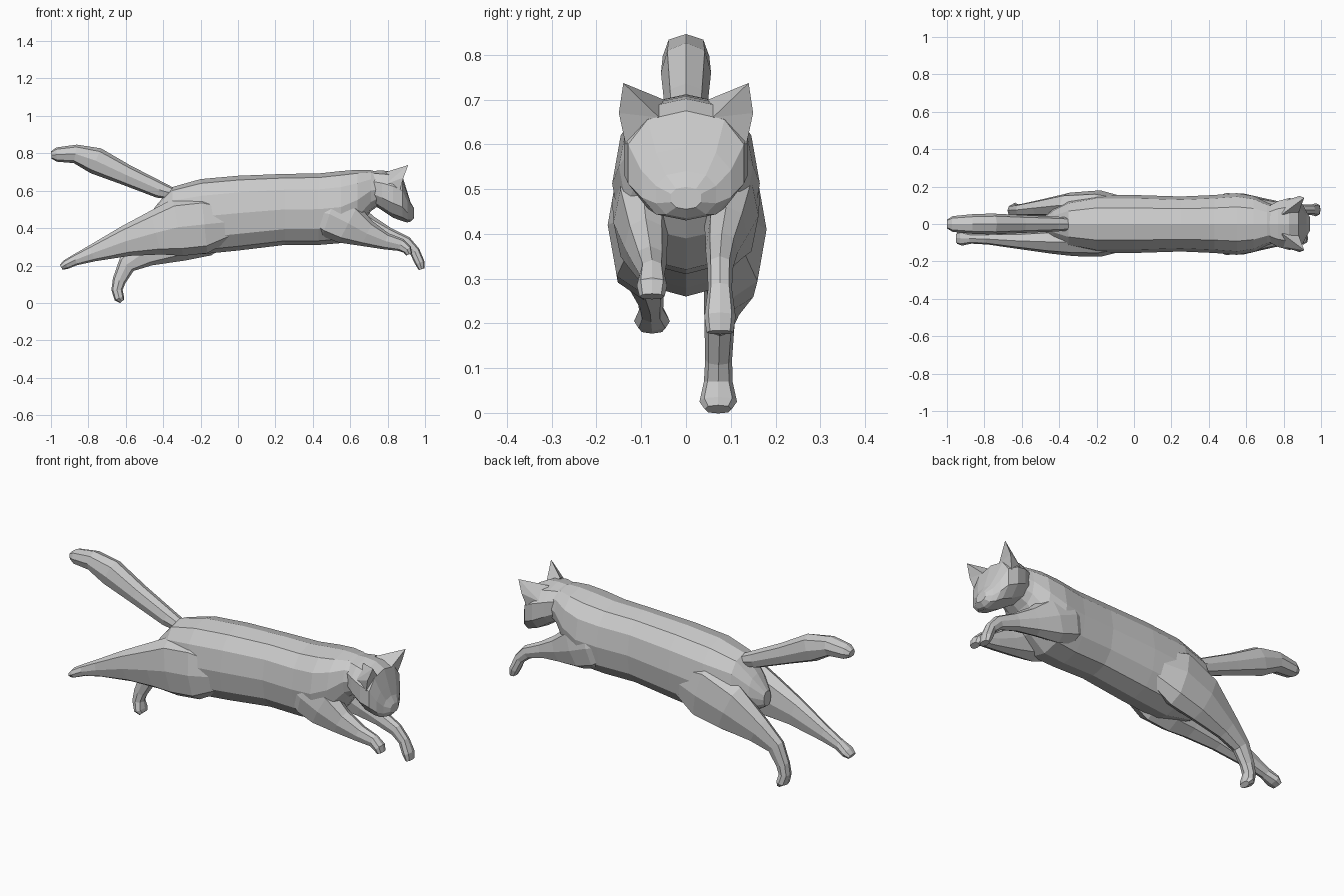
import bpy, bmesh, math
from mathutils import Vector


def make_object(name, bm):
    bmesh.ops.recalc_face_normals(bm, faces=bm.faces)
    mesh = bpy.data.meshes.new(name)
    bm.to_mesh(mesh)
    bm.free()
    obj = bpy.data.objects.new(name, mesh)
    bpy.context.collection.objects.link(obj)
    return obj


def loft(name, sections, sides=8, upright=False, power=0.85, turn=0.0):
    """Skin flat-faced rings; section = x, y, z, half height, half width."""
    bm = bmesh.new()
    rings = []
    pts = [Vector(s[:3]) for s in sections]
    for i, (x, y, z, h, w) in enumerate(sections):
        t = pts[min(i + 1, len(pts) - 1)] - pts[max(i - 1, 0)]
        t.y = 0
        t.normalize()
        up = Vector((0, 0, 1)) if upright else Vector((-t.z, 0, t.x))
        ring = []
        for k in range(sides):
            a = 2 * math.pi * (k + turn) / sides
            c, s = math.cos(a), math.sin(a)
            c = math.copysign(abs(c) ** power, c)
            s = math.copysign(abs(s) ** power, s)
            ring.append(bm.verts.new(pts[i] + up * h * s + Vector((0, w * c, 0))))
        rings.append(ring)
    for a, b in zip(rings, rings[1:]):
        for k in range(sides):
            j = (k + 1) % sides
            bm.faces.new((a[k], a[j], b[j], b[k]))
    bm.faces.new(rings[0])
    bm.faces.new(rings[-1])
    return make_object(name, bm)


def spans(rows):
    """Convert x, top, bottom, half width into loft sections."""
    return [(x, 0, (t + b) / 2, (t - b) / 2, w) for x, t, b, w in rows]


# Torso running from rump to neck
loft("torso", spans([
    (-0.49, 0.45, 0.37, 0.03), (-0.43, 0.53, 0.33, 0.08),
    (-0.35, 0.62, 0.29, 0.125), (-0.20, 0.662, 0.26, 0.155),
    (0.0, 0.68, 0.28, 0.155), (0.25, 0.69, 0.31, 0.147),
    (0.43, 0.692, 0.31, 0.155), (0.55, 0.705, 0.32, 0.165),
    (0.64, 0.712, 0.39, 0.15), (0.71, 0.71, 0.49, 0.115),
    (0.78, 0.69, 0.54, 0.09)]),
    sides=12, upright=True)

# Head with sloping brow, cheeks and muzzle
loft("head", spans([
    (0.70, 0.705, 0.54, 0.09), (0.77, 0.708, 0.495, 0.128),
    (0.83, 0.702, 0.455, 0.145), (0.88, 0.675, 0.437, 0.135),
    (0.905, 0.595, 0.43, 0.105), (0.922, 0.54, 0.435, 0.07),
    (0.942, 0.505, 0.455, 0.035)]),
    sides=10, upright=True, turn=0.5)

# Pointed ears
for side, label in ((-1, "right"), (1, "left")):
    bm = bmesh.new()
    base = [bm.verts.new((x, side * y, z)) for x, y, z in (
        (0.88, 0.06, 0.66), (0.865, 0.135, 0.60),
        (0.79, 0.12, 0.635), (0.79, 0.05, 0.70))]
    rim = bm.verts.new((0.885, side * 0.15, 0.67))
    tip = bm.verts.new((0.91, side * 0.14, 0.737))
    bm.faces.new(base)
    for a, b in ((base[0], rim), (rim, base[2]), (base[2], base[3]), (base[3], base[0])):
        bm.faces.new((a, b, tip))
    bm.faces.new((base[0], base[1], rim))
    bm.faces.new((base[1], base[2], rim))
    make_object(label + "_ear", bm)

# Raised tail, thicker toward the end
loft("tail", [
    (-0.34, 0, 0.58, 0.03, 0.035), (-0.42, 0, 0.605, 0.045, 0.04),
    (-0.60, 0, 0.685, 0.056, 0.048), (-0.76, 0, 0.76, 0.072, 0.056),
    (-0.87, 0, 0.797, 0.05, 0.052), (-0.97, 0, 0.793, 0.038, 0.042),
    (-0.998, 0, 0.79, 0.02, 0.025)])

# Hind legs: one stretched back, one hanging down; thighs sink into the torso
loft("right_hind_leg", [
    (0.02, -0.09, 0.44, 0.07, 0.035), (-0.18, -0.095, 0.42, 0.155, 0.08),
    (-0.32, -0.095, 0.405, 0.155, 0.077), (-0.44, -0.095, 0.375, 0.12, 0.064),
    (-0.60, -0.09, 0.33, 0.082, 0.046), (-0.78, -0.08, 0.265, 0.045, 0.03),
    (-0.87, -0.078, 0.23, 0.03, 0.027), (-0.92, -0.076, 0.205, 0.025, 0.04),
    (-0.945, -0.076, 0.19, 0.015, 0.03)])
loft("left_hind_leg", [
    (0.02, 0.09, 0.44, 0.07, 0.035), (-0.18, 0.1, 0.41, 0.16, 0.08),
    (-0.34, 0.1, 0.355, 0.14, 0.068), (-0.50, 0.085, 0.27, 0.08, 0.045),
    (-0.595, 0.075, 0.205, 0.05, 0.034), (-0.635, 0.073, 0.12, 0.036, 0.03),
    (-0.647, 0.072, 0.07, 0.03, 0.032), (-0.635, 0.072, 0.025, 0.027, 0.042),
    (-0.62, 0.072, 0.008, 0.014, 0.03)])

# Front legs reaching forward with drooping paws; shoulders sink into the torso
loft("right_front_leg", [
    (0.36, -0.085, 0.50, 0.06, 0.03), (0.49, -0.10, 0.475, 0.125, 0.065),
    (0.59, -0.10, 0.425, 0.115, 0.062), (0.69, -0.09, 0.37, 0.072, 0.048),
    (0.79, -0.08, 0.33, 0.045, 0.036), (0.87, -0.076, 0.31, 0.034, 0.028),
    (0.905, -0.076, 0.285, 0.025, 0.034), (0.915, -0.076, 0.26, 0.017, 0.028)])
loft("left_front_leg", [
    (0.36, 0.085, 0.50, 0.06, 0.03), (0.49, 0.10, 0.48, 0.125, 0.065),
    (0.59, 0.10, 0.44, 0.115, 0.062), (0.70, 0.09, 0.395, 0.072, 0.047),
    (0.80, 0.08, 0.36, 0.045, 0.036), (0.90, 0.076, 0.32, 0.035, 0.028),
    (0.945, 0.076, 0.275, 0.028, 0.027), (0.972, 0.076, 0.215, 0.026, 0.035),
    (0.982, 0.076, 0.18, 0.016, 0.03)])
